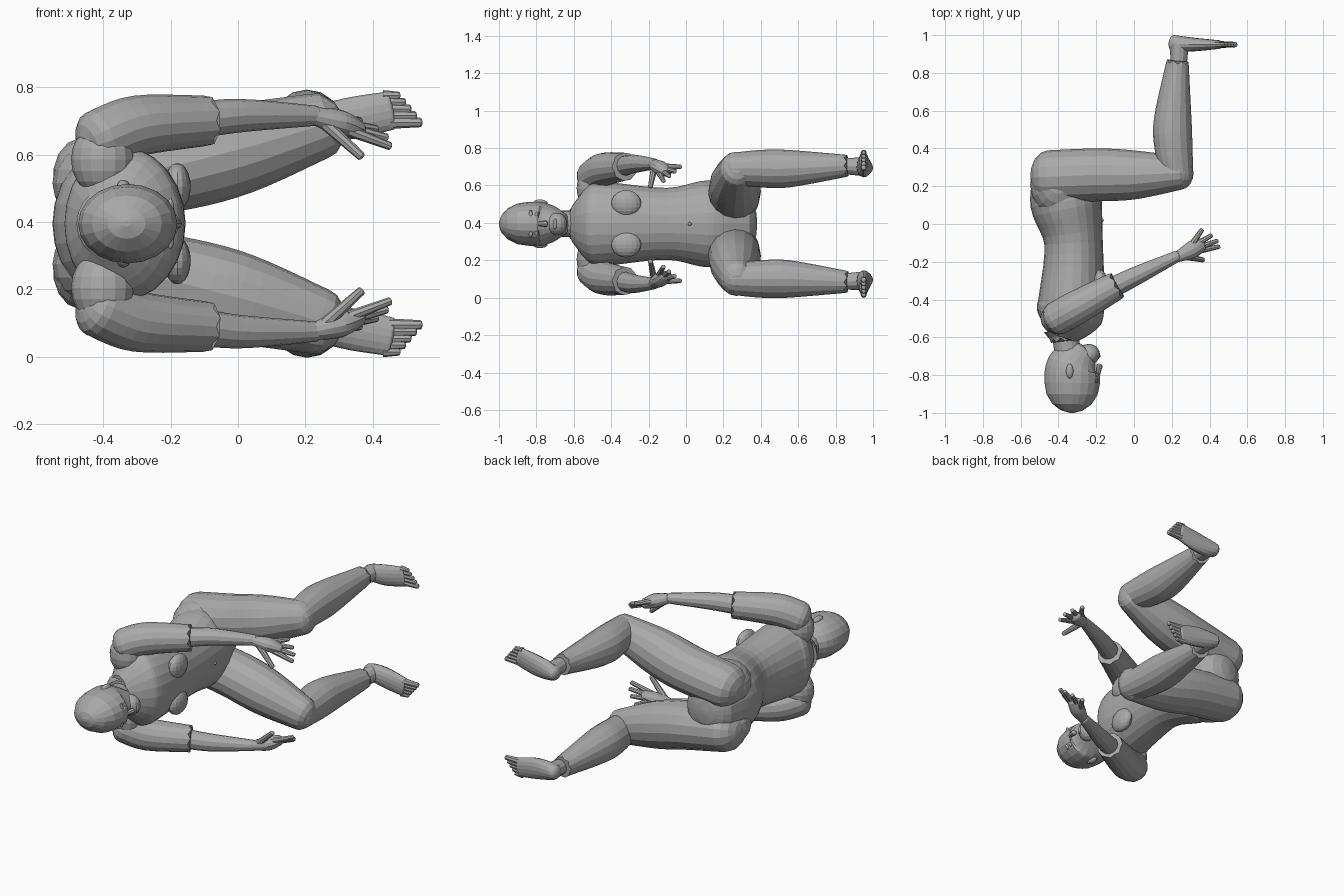
import bpy, bmesh, math
from mathutils import Vector, Matrix

default_cube = bpy.data.objects.get("Cube")
if default_cube:
    bpy.data.objects.remove(default_cube)

MIDDLE = .395  # height of the body's plane of symmetry
SIDES = {"left": 1, "right": -1}

grey = bpy.data.materials.new("plain_grey")
grey.use_nodes = True
grey.diffuse_color = (.4, .4, .4, 1)
grey.node_tree.nodes["Principled BSDF"].inputs["Base Color"].default_value = grey.diffuse_color


def finish(name, bm):
    bmesh.ops.recalc_face_normals(bm, faces=bm.faces)
    mesh = bpy.data.meshes.new(name)
    bm.to_mesh(mesh)
    bm.free()
    mesh.materials.append(grey)
    bpy.context.collection.objects.link(bpy.data.objects.new(name, mesh))


def smooth_path(keys, steps=5):
    """Pass a smooth curve through keys of x, y, offset from the middle and radius."""
    keys = [Vector(key) for key in keys]
    samples = []
    for index in range(len(keys) - 1):
        start, end = keys[index], keys[index + 1]
        before = keys[index - 1] if index else start
        after = keys[index + 2] if index + 2 < len(keys) else end
        for step in range(steps):
            t = step / steps
            leave, arrive = (end - before) / 2, (after - start) / 2
            bend = (start - end) * 2 + leave + arrive
            samples.append(start + t * (leave + t * (end - start - leave - bend + t * bend)))
    return samples + [keys[-1]]


def limb(name, keys, side=1, wide=(1, 1), caps=(.6, .6), sides=16, rag=0):
    """Oval tube along a smooth path, with domed or flat ends and an optional ragged hem."""
    samples = smooth_path(keys)
    points = [Vector((s.x, s.y, MIDDLE + side * s.z)) for s in samples]
    last = len(points) - 1
    frames = []
    for index, point in enumerate(points):
        tangent = (points[min(index + 1, last)] - points[max(index - 1, 0)]).normalized()
        spread = wide[0] + (wide[1] - wide[0]) * index / last
        frames.append((point, tangent, samples[index].w, spread))

    def dome(frame, depth):
        point, tangent, radius, spread = frame
        angles = [math.pi * part / 8 for part in (1, 2, 3, 3.8)] if depth else []
        return [(point + tangent * depth * radius * math.sin(a), tangent, radius * math.cos(a), spread)
                for a in angles]

    frames = dome(frames[0], -caps[0])[::-1] + frames + dome(frames[-1], caps[1])
    bm = bmesh.new()
    rings = []
    for point, tangent, radius, spread in frames:
        across = Vector((0, 0, 1))
        across = (across - tangent * across.dot(tangent)).normalized()
        depth = across.cross(tangent)
        hem = rag if point == frames[-1][0] else 0
        ring = []
        for corner in range(sides):
            angle = math.tau * corner / sides
            offset = depth * math.cos(angle) + across * spread * math.sin(angle)
            ring.append(bm.verts.new(point + radius * offset + tangent * hem * (corner % 2)))
        rings.append(ring)
    for ring, following in zip(rings, rings[1:]):
        for corner in range(sides):
            bm.faces.new((ring[corner - 1], ring[corner], following[corner], following[corner - 1]))
    bm.faces.new(rings[0])
    bm.faces.new(rings[-1])
    finish(name, bm)


def ball(name, centre, radii, side=1):
    bm = bmesh.new()
    bmesh.ops.create_uvsphere(bm, u_segments=16, v_segments=10, radius=1)
    x, y, offset = centre
    place = Matrix.Translation((x, y, MIDDLE + side * offset))
    bmesh.ops.transform(bm, matrix=place @ Matrix.Diagonal((*radii, 1)), verts=bm.verts)
    finish(name, bm)


def digit(name, base, tip, thickness, side):
    limb(name, [(*base, thickness), (*tip, thickness * .7)], side, caps=(0, .5), sides=8)


# Torso, neck and head
limb("torso", [(-.38, .29, 0, .15), (-.36, .12, 0, .19), (-.32, -.1, 0, .155),
               (-.33, -.4, 0, .175), (-.35, -.5, 0, .17), (-.38, -.6, 0, .08)],
     wide=(1.2, 1.3), caps=(.6, 0), sides=24)
limb("ragged_collar", [(-.37, -.56, 0, .11), (-.365, -.6, 0, .08)], caps=(0, 0), sides=20, rag=.02)
limb("neck", [(-.37, -.55, 0, .07), (-.34, -.75, 0, .07)])
limb("head", [(-.27, -.67, 0, .08), (-.32, -.75, 0, .14), (-.327, -.84, 0, .147)],
     wide=(.8, .8), caps=(.3, 1.09), sides=20)
ball("jaw", (-.24, -.69, 0), (.06, .055, .06))
limb("nose", [(-.19, -.8, 0, .01), (-.183, -.75, 0, .017)], sides=8)
ball("mouth", (-.187, -.7, 0), (.01, .01, .03))
ball("navel", (-.17, .02, 0), (.01, .01, .01))

for label, side in SIDES.items():
    # Face and chest
    ball(label + "_eye", (-.2, -.8, .045), (.01, .01, .02), side)
    ball(label + "_brow", (-.2, -.83, .045), (.01, .01, .03), side)
    ball(label + "_ear", (-.34, -.78, .11), (.02, .04, .02), side)
    ball(label + "_breast", (-.18, -.32, .11), (.04, .08, .07), side)

    # Leg
    ball(label + "_hip", (-.4, .21, .12), (.15, .17, .13), side)
    limb(label + "_thigh", [(-.45, .25, .13, .14), (-.2, .26, .17, .14), (0, .26, .22, .13),
                            (.24, .27, .29, .09)], side, wide=(.9, 1.1), caps=(.7, .8))
    limb(label + "_shin", [(.23, .25, .295, .085), (.21, .4, .295, .1), (.205, .55, .295, .1),
                           (.23, .85, .31, .06)], side, caps=(.7, 0), rag=.015)
    limb(label + "_ankle", [(.235, .8, .31, .04), (.24, .95, .305, .05)], side, caps=(0, 0), sides=12)
    limb(label + "_foot", [(.21, .955, .3, .045), (.32, .95, .31, .036), (.45, .95, .335, .023)],
         side, wide=(.9, 2.5))
    for toe in range(5):
        offset = .3 + .02 * toe
        digit(f"{label}_toe_{toe + 1}", (.43, .95, offset), (.54 - .016 * toe, .95, offset),
              .02 - .001 * toe, side)

    # Arm
    ball(label + "_shoulder", (-.4, -.5, .19), (.095, .085, .11), side)
    limb(label + "_sleeve", [(-.41, -.5, .25, .09), (-.3, -.44, .29, .09), (-.1, -.33, .305, .075)],
         side, caps=(.7, 0), rag=.015)
    limb(label + "_forearm", [(-.16, -.36, .3, .055), (0, -.28, .32, .05), (.23, -.17, .32, .03)],
         side, sides=12)
    limb(label + "_palm", [(.22, -.18, .32, .025), (.3, -.14, .3, .045), (.35, -.11, .28, .04)],
         side, wide=(1, .7), sides=12)
    digit(label + "_thumb", (.26, -.17, .295), (.365, -.19, .2), .019, side)
    for order, finger in enumerate(("index", "middle", "ring", "little")):
        base = (.33 - .006 * order, -.145 + .015 * order, .275 + .01 * order)
        tip = (.45 - .01 * order ** 2, -.12 + .03 * order, .23 + .025 * order)
        digit(f"{label}_{finger}_finger", base, tip, .017, side)
